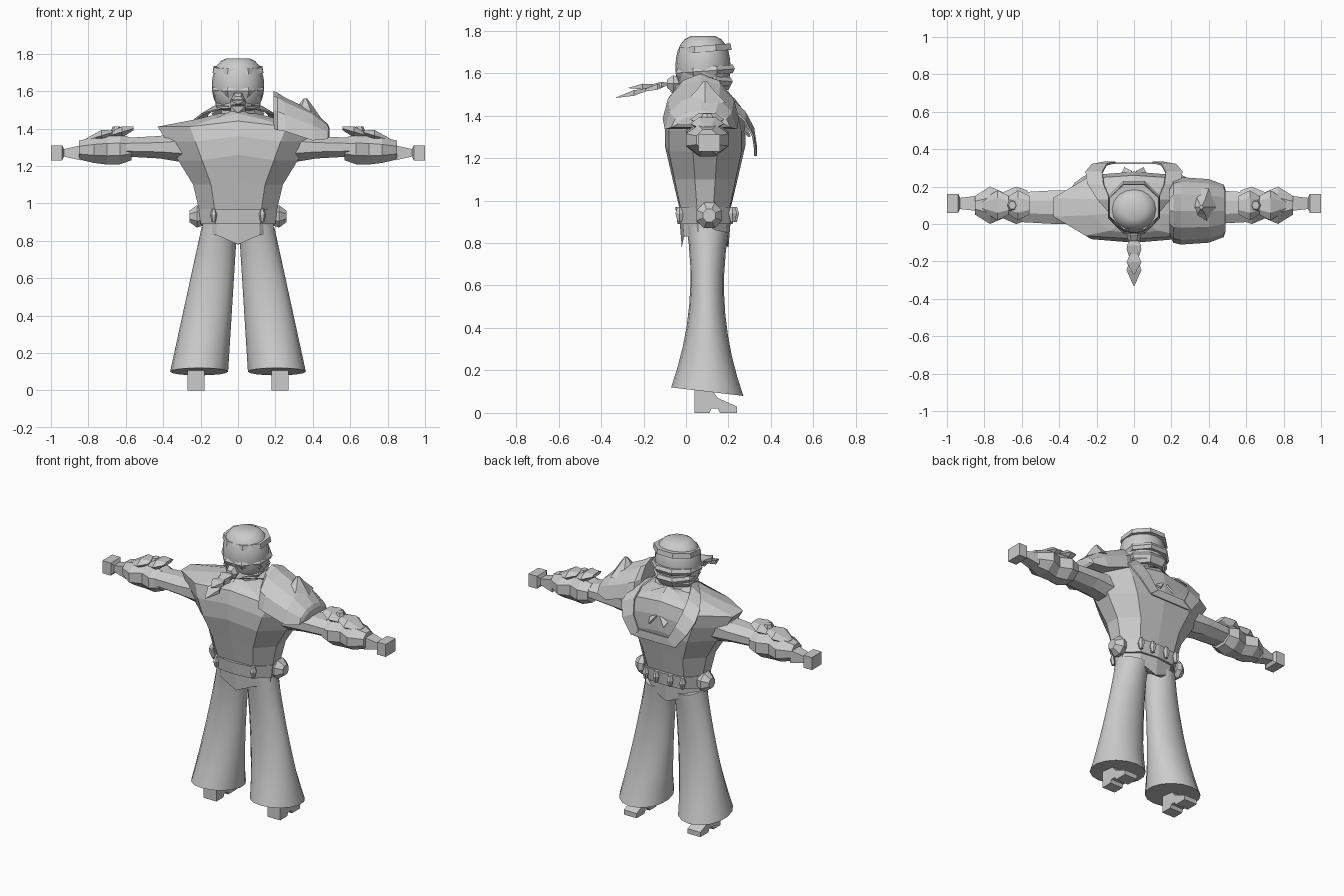
import bpy, bmesh, math

cube = bpy.data.objects.get("Cube")
if cube:
    bpy.data.objects.remove(cube, do_unlink=True)

GREY = (.6, .6, .6, 1)
plain_grey = bpy.data.materials.new("plain_grey")
plain_grey.use_nodes = True
plain_grey.diffuse_color = GREY
plain_grey.node_tree.nodes["Principled BSDF"].inputs["Base Color"].default_value = GREY


def finish(name, bm, side, smooth=False):
    """Turn a bmesh into a named object on the given side of the body."""
    for vert in bm.verts:
        vert.co.x *= side
    bmesh.ops.recalc_face_normals(bm, faces=bm.faces)
    mesh = bpy.data.meshes.new(name)
    bm.to_mesh(mesh)
    bm.free()
    mesh.materials.append(plain_grey)
    part = bpy.data.objects.new(name, mesh)
    bpy.context.collection.objects.link(part)
    if smooth:
        bpy.ops.object.select_all(action='DESELECT')
        part.select_set(True)
        bpy.context.view_layer.objects.active = part
        bpy.ops.object.shade_smooth_by_angle(angle=math.radians(40))
    return part


def polygon(count, turn=0.0):
    """Regular outline stretched to fill the unit square."""
    angles = [math.tau * (i + turn) / count for i in range(count)]
    wide = max(math.cos(a) for a in angles)
    tall = max(math.sin(a) for a in angles)
    return [(math.cos(a) / wide, math.sin(a) / tall) for a in angles]


ROUND, HEXAGON = polygon(16), polygon(6)
OCTAGON, SQUARE = polygon(8, .5), polygon(4, .5)
flank = [(.6, -.9), (1, -.3), (1, .3), (.6, .9)]
CHEST = [(0, -1)] + flank + [(0, 1)] + [(-u, v) for u, v in reversed(flank)]
ARCH = [(math.cos(math.pi * i / 6), 2 * math.sin(math.pi * i / 6) - 1) for i in range(7)]


def loft(name, axis, outline, rings, centre, lean=(0, 0), tilt=0, ridge=0, side=1, smooth=False):
    """Skin rings of (position, half size, half size) along an axis."""
    bm = bmesh.new()
    loops = []
    for position, size_a, size_b in rings:
        travel = position - rings[0][0]
        loop = []
        for u, v in outline:
            a = centre[0] + lean[0] * travel + u * size_a
            b = centre[1] + lean[1] * travel + v * size_b
            p = position + tilt * v + (ridge if u == 0 else 0)
            place = {'x': (p, a, b), 'y': (a, p, b), 'z': (a, b, p)}[axis]
            loop.append(bm.verts.new(place))
        loops.append(loop)
    for low, high in zip(loops, loops[1:]):
        for i in range(len(outline)):
            bm.faces.new((low[i - 1], low[i], high[i], high[i - 1]))
    bm.faces.new(loops[0])
    bm.faces.new(loops[-1])
    return finish(name, bm, side, smooth)


def prism(name, outline, left, right, side=1):
    """Side-view outline extruded across the body."""
    bm = bmesh.new()
    near, far = [[bm.verts.new((x, y, z)) for y, z in outline] for x in (left, right)]
    for i in range(len(outline)):
        bm.faces.new((near[i - 1], near[i], far[i], far[i - 1]))
    bm.faces.new(near)
    bm.faces.new(far)
    return finish(name, bm, side)


def strip(name, inner, outer, side=1):
    """Thin cloth band between two matching edges."""
    bm = bmesh.new()
    edges = [[bm.verts.new(point) for point in edge] for edge in (inner, outer)]
    for i in range(1, len(inner)):
        bm.faces.new((edges[0][i - 1], edges[0][i], edges[1][i], edges[1][i - 1]))
    band = finish(name, bm, side)
    cloth = band.modifiers.new("cloth_thickness", 'SOLIDIFY')
    cloth.thickness = .01
    cloth.offset = 0


def collar_edge(spread, height):
    """Curve from the nape, around the neck and down the chest."""
    points = []
    for i in range(7):
        t = i / 6
        points.append((spread * math.sin(.8 * math.pi * t),
                       .4 * math.sin(math.pi * t / 2) - .07,
                       height - .3 * t * t))
    return points


# Jacket, belt and hips
body = (0, .09)
loft("jacket", 'z', CHEST, [(.93, .2, .12), (1.1, .24, .16), (1.23, .32, .19), (1.33, .38, .19),
                            (1.41, .43, .17), (1.45, .22, .14), (1.48, .1, .1)], body, ridge=.03)
loft("belt", 'z', CHEST, [(.89, .2, .13), (.97, .21, .14)], body)
loft("hips", 'z', CHEST, [(.83, .19, .11), (.95, .19, .12)], body, ridge=-.05)

# Neck and rounded, slightly boxy head
loft("neck", 'z', OCTAGON, [(1.4, .1, .09), (1.56, .08, .08)], body)
skull = []
for i in range(1, 12):
    angle = math.pi * (i / 12 - .5)
    bulge = math.cos(angle) ** .6
    skull.append((1.63 + .15 * math.sin(angle), .14 * bulge, .13 * bulge))
loft("head", 'z', ROUND, skull, (0, .08), smooth=True)

# Cloth wound round the face, with a knot and two tails behind
for i in range(3):
    height, width = 1.53 + i * .04, .12 + i * .01
    loft("face_wrap", 'z', OCTAGON, [(height - .02, width - .01, width - .01), (height, width, width),
                                     (height + .02, width - .01, width - .01)], body, tilt=.01 * (-1) ** i)
loft("brow_wrap", 'z', OCTAGON, [(1.7, .135, .125), (1.73, .13, .12)], body, tilt=.01)
loft("knot", 'y', HEXAGON, [(-.09, .03, .02), (-.06, .04, .04), (-.02, .03, .02)], (0, 1.55))
for name, reach, drop in (("upper_tail", .22, .1), ("lower_tail", .28, .26)):
    pinches = [(.1, .01), (.3, .04), (.5, .02), (.7, .04), (1, .003)]
    loft(name, 'y', SQUARE, [(-.05 - reach * t, width, width / 3) for t, width in pinches],
         (0, 1.55), lean=(0, drop))

for side, word in ((1, "left_"), (-1, "right_")):
    # Flared trouser leg with a slanted hem
    flare = []
    for i in range(9):
        t = i / 8
        flare.append((.87 - .77 * t, .095 + .06 * t, .1 - .13 * t + .2 * t * t))
    loft(word + "trouser_leg", 'z', ROUND, flare, (.1, .1), lean=(-.14, 0), tilt=-.02, side=side, smooth=True)

    # Shoe with a heel, a raised instep and a sloping toe
    prism(word + "shoe", [(.04, 0), (.04, .11), (.12, .11), (.15, .07), (.24, .03), (.24, 0),
                          (.16, 0), (.15, .02), (.12, .02), (.11, 0)], .18, .27, side)

    # Sleeve, bracer and fist
    arm = (.1, 1.29)
    loft(word + "sleeve", 'x', OCTAGON, [(.3, .09, .08), (.42, .09, .06), (.6, .08, .05)],
         (.09, 1.3), side=side)
    loft(word + "bracer", 'x', OCTAGON, [(.57, .08, .06), (.63, .1, .08), (.7, .07, .08),
                                         (.77, .1, .07), (.85, .05, .05)], arm, lean=(0, -.02), side=side)
    loft(word + "fist", 'x', SQUARE, [(.84, .04, .04), (.93, .03, .02), (.94, .05, .04), (1, .05, .04)],
         (.11, 1.27), side=side)
    for name, start, height in (("elbow_guard", .56, 1.4), ("wrist_guard", .67, 1.38)):
        loft(word + name, 'x', HEXAGON, [(start, .05, .01), (start + .06, .08, .03), (start + .14, .03, .01)],
             (.1, height), lean=(0, -.3), side=side)
    loft(word + "guard_stud", 'z', HEXAGON, [(1.36, .04, .04), (1.41, .02, .02)], (.65, .1), side=side)

    # Open collar and pointed shirt lapel
    strip(word + "collar", collar_edge(.17, 1.55), collar_edge(.26, 1.51), side)
    strip(word + "shirt_lapel", [(.08, .1, 1.53), (.01, .28, 1.35)], [(.14, .1, 1.48), (.05, .3, 1.3)], side)

    # Hip pouch and belt loops
    loft(word + "pouch", 'x', OCTAGON, [(.19, .05, .05), (.22, .06, .06), (.26, .03, .03)],
         (.11, .93), side=side)
    for spot in ((.13, -.03), (.13, .22), (.05, .23)):
        loft(word + "belt_loop", 'z', HEXAGON, [(.9, .01, .01), (.94, .02, .02), (.97, .01, .01)],
             spot, side=side)

# Thin band joining the jacket fronts
prism("jacket_band", [(.32, 1.21), (.32, 1.26), (.33, 1.26), (.33, 1.21)], -.14, .14)

# Armour over the left shoulder, with a spike
loft("shoulder_plate", 'x', ARCH, [(.19, .13, .1), (.21, .17, .1), (.25, .18, .09), (.4, .17, .08),
                                   (.48, .14, .04), (.49, .11, .02)], (.07, 1.5), lean=(0, -.4))
loft("shoulder_spike", 'z', HEXAGON, [(1.46, .08, .1), (1.52, .04, .04), (1.56, .01, .01)], (.36, .09))
